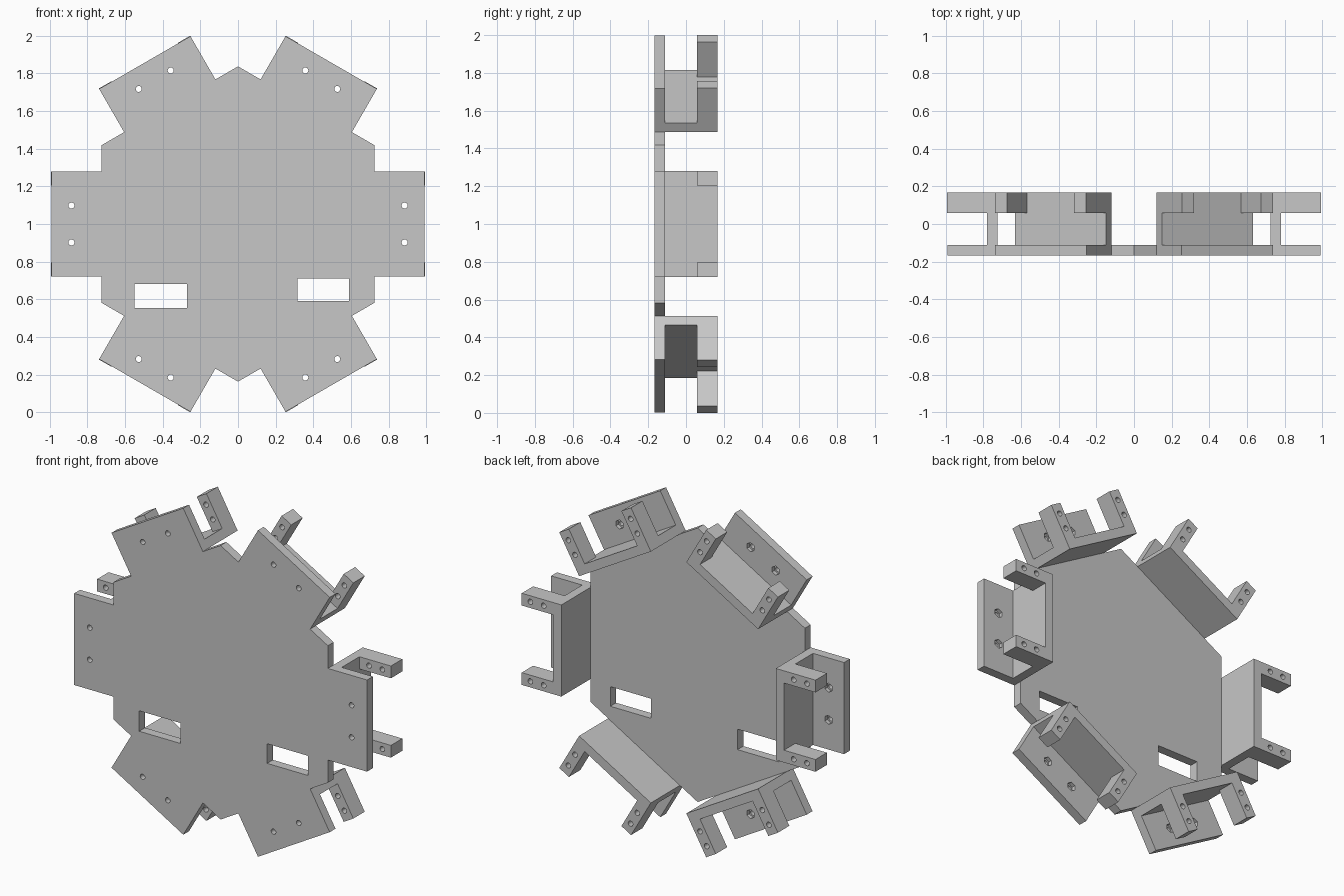
import bpy, bmesh, math
from mathutils import Matrix, Vector

cube = bpy.data.objects.get("Cube")
if cube:
    bpy.data.objects.remove(cube, do_unlink=True)

APOTHEM, REACH, HALF = 0.725, 0.993, 0.28     # hub flat, arm tip, half width of a side
FRONT, PLATE_BACK, BACK = -0.168, -0.112, 0.168
WALL_OUT, ARM_FRONT, ARM_IN = 0.78, 0.058, 0.205
CENTRE = Matrix.Translation((0, 0, 1))

grey = bpy.data.materials.new("plain_grey")
grey.use_nodes = True
grey.diffuse_color = (0.57, 0.57, 0.57, 1)
grey.node_tree.nodes["Principled BSDF"].inputs["Base Color"].default_value = grey.diffuse_color


def turn(k):
    return Matrix.Rotation(-k * math.pi / 3, 4, 'Y')


def add_box(bm, x, y, z):
    """Box from (low, high) ranges."""
    size = [r[1] - r[0] for r in (x, y, z)]
    mid = Vector([(r[0] + r[1]) / 2 for r in (x, y, z)])
    bmesh.ops.create_cube(bm, size=1, matrix=Matrix.Translation(mid) @ Matrix.Diagonal((*size, 1)))


def add_hole(bm, x, z, radius, y, sides=20, spin=Matrix()):
    """Cylinder along y, at x and z before spinning round the hub."""
    place = Matrix.Translation((x, (y[0] + y[1]) / 2, z)) @ Matrix.Rotation(math.pi / 2, 4, 'X')
    bmesh.ops.create_cone(bm, cap_ends=True, segments=sides, radius1=radius, radius2=radius,
                          depth=y[1] - y[0], matrix=spin @ place)


def make(name, bm):
    bmesh.ops.recalc_face_normals(bm, faces=bm.faces)
    mesh = bpy.data.meshes.new(name)
    bm.to_mesh(mesh)
    bm.free()
    mesh.materials.append(grey)
    ob = bpy.data.objects.new(name, mesh)
    bpy.context.collection.objects.link(ob)
    return ob


def cut(ob, bm):
    cutter = make("cutter", bm)
    cutter.hide_render = True
    mod = ob.modifiers.new("cut", 'BOOLEAN')
    mod.operation, mod.solver, mod.object = 'DIFFERENCE', 'EXACT', cutter
    bpy.context.view_layer.objects.active = ob
    bpy.ops.object.modifier_apply(modifier=mod.name)
    bpy.data.objects.remove(cutter, do_unlink=True)


# Base plate: hexagon with a mounting tab on each side
bm = bmesh.new()
outline = []
for k in range(6):
    points = [(APOTHEM, -HALF), (0.99, -HALF), (0.99, HALF), (APOTHEM, HALF),
              (APOTHEM, APOTHEM * math.tan(math.pi / 6))]
    outline += [bm.verts.new(turn(k) @ Vector((x, FRONT, z))) for x, z in points]
face = bm.faces.new(outline)
grown = bmesh.ops.extrude_face_region(bm, geom=[face])
bmesh.ops.translate(bm, vec=(0, PLATE_BACK - FRONT, 0),
                    verts=[v for v in grown["geom"] if isinstance(v, bmesh.types.BMVert)])
plate = make("base_plate", bm)

# Screw holes, nut pockets and the two cable slots
holes, pockets = bmesh.new(), bmesh.new()
for k in range(6):
    for z in (-0.098, 0.098):
        add_hole(holes, 0.885, z, 0.016, (-0.3, 0.1), spin=turn(k))
        add_hole(pockets, 0.885, z, 0.028, (-0.135, 0.1), sides=6, spin=turn(k))
add_box(holes, (-0.55, -0.27), (-0.3, 0.1), (-0.445, -0.32))
add_box(holes, (0.315, 0.59), (-0.3, 0.1), (-0.41, -0.29))
cut(plate, holes)
cut(plate, pockets)
plate.matrix_world = CENTRE

# Motor bracket: upright wall with two drilled arms reaching outward
bm = bmesh.new()
add_box(bm, (APOTHEM, REACH), (PLATE_BACK, BACK), (-HALF, HALF))
bracket = make("bracket_1", bm)
bm = bmesh.new()
add_box(bm, (WALL_OUT, 1.2), (-0.4, ARM_FRONT), (-0.5, 0.5))
cut(bracket, bm)
bm = bmesh.new()
add_box(bm, (WALL_OUT, 1.2), (-0.4, 0.4), (-ARM_IN, ARM_IN))
cut(bracket, bm)
bm = bmesh.new()
for z in (-0.243, 0.243):
    for x in (0.845, 0.935):
        add_hole(bm, x, z, 0.016, (0, 0.3))
cut(bracket, bm)

# Repeat the bracket on every side
for k in range(6):
    ob = bracket
    if k:
        ob = bpy.data.objects.new(f"bracket_{k + 1}", bracket.data)
        bpy.context.collection.objects.link(ob)
    ob.matrix_world = CENTRE @ turn(k)
